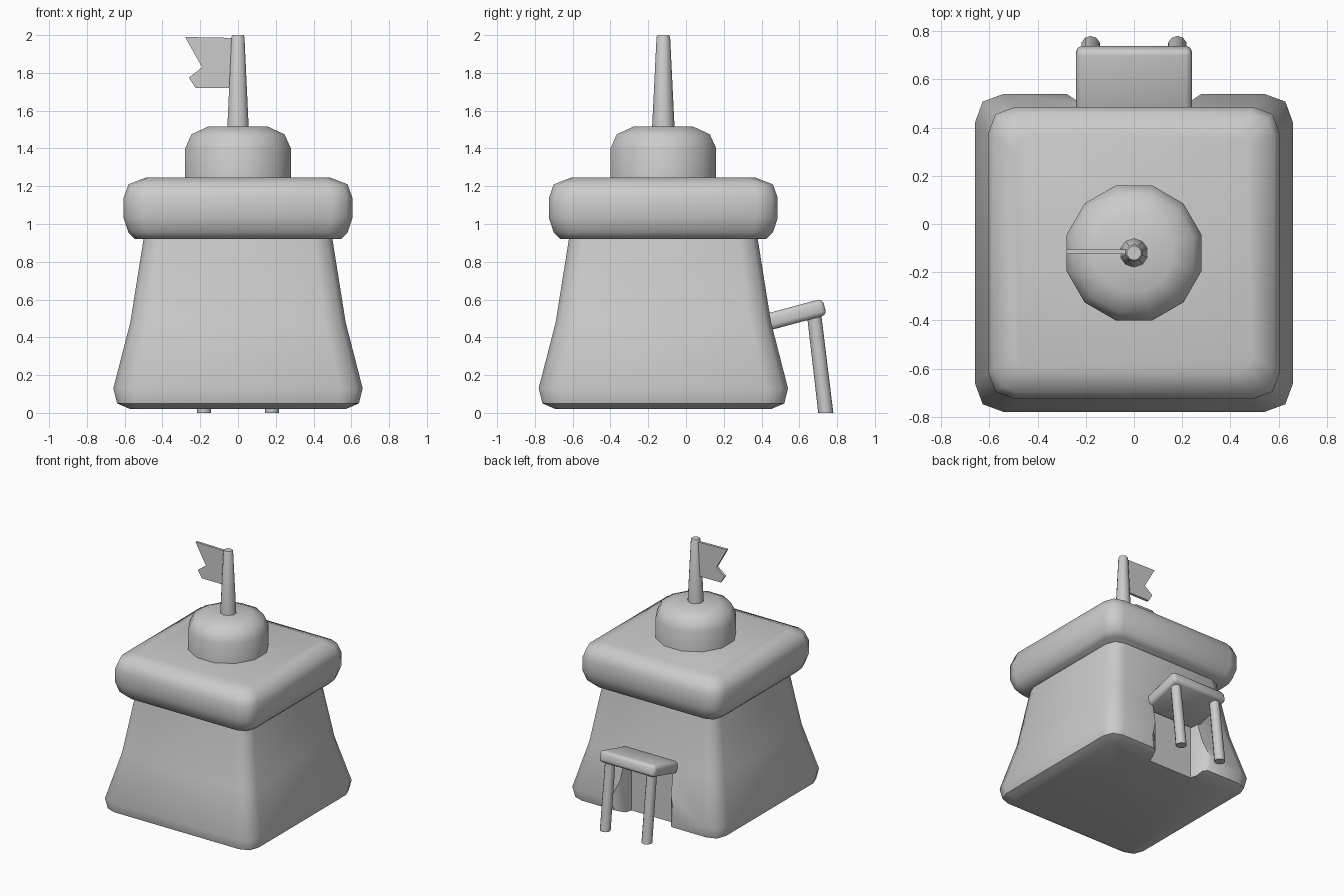
import bpy, bmesh, math
from mathutils import Vector, Matrix

if "Cube" in bpy.data.objects:
    bpy.data.objects.remove(bpy.data.objects["Cube"])

CY = -0.12  # tower axis


def finish(name, bm, angle=50):
    bmesh.ops.recalc_face_normals(bm, faces=bm.faces)
    me = bpy.data.meshes.new(name)
    bm.to_mesh(me)
    bm.free()
    ob = bpy.data.objects.new(name, me)
    bpy.context.collection.objects.link(ob)
    smooth(ob, angle)
    return ob


def smooth(ob, angle=50):
    bpy.ops.object.select_all(action='DESELECT')
    ob.select_set(True)
    bpy.context.view_layer.objects.active = ob
    bpy.ops.object.shade_smooth_by_angle(angle=math.radians(angle))


def loft(name, rings, angle=50):
    """Skin a stack of equal-length point rings and cap both ends."""
    bm = bmesh.new()
    vs = [[bm.verts.new(p) for p in ring] for ring in rings]
    n = len(vs[0])
    for a, b in zip(vs, vs[1:]):
        for i in range(n):
            j = (i + 1) % n
            bm.faces.new((a[i], a[j], b[j], b[i]))
    bm.faces.new(vs[0])
    bm.faces.new(vs[-1])
    return finish(name, bm, angle)


def square_ring(h, z, cut):
    """Square with two-segment rounded corners."""
    k = h - cut * 0.27
    pts = []
    for q in range(4):
        rot = Matrix.Rotation(q * math.pi / 2, 3, 'Z')
        for p in ((h, h - cut), (k, k), (h - cut, h)):
            pts.append(rot @ Vector((*p, 0)) + Vector((0, CY, z)))
    return pts


def circle_ring(r, z, n, cy=CY, cx=0):
    return [(cx + r * math.cos((i + .5) * math.tau / n),
             cy + r * math.sin((i + .5) * math.tau / n), z) for i in range(n)]


def prism(name, outline, offset):
    """Extrude a planar outline by a vector."""
    off = Vector(offset)
    return loft(name, [outline, [Vector(p) + off for p in outline]])


# Flared tower body
body = loft("tower_body", [square_ring(*s) for s in (
    (.57, .02, .05), (.64, .05, .10), (.66, .13, .12),
    (.57, .48, .11), (.50, .92, .10), (.49, 1.0, .10))])

# Doorway recess in the back, flaring outwards
door = [(-.19, .40), (.19, .40), (.22, .50), (.31, .56), (.31, .9),
        (-.31, .9), (-.31, .56), (-.22, .50)]
cutter = prism("doorway_cutter", [(x, y, -.1) for x, y in door], (0, 0, .57))
cutter.hide_render = True
mod = body.modifiers.new("doorway", 'BOOLEAN')
mod.object = cutter
mod.solver = 'EXACT'
smooth(body)
bpy.ops.object.modifier_apply(modifier=mod.name)
bpy.data.objects.remove(cutter)
smooth(body)

# Cushion-like roof slab
loft("roof_slab", [square_ring(*s) for s in (
    (.545, .92, .09), (.58, .955, .10), (.605, 1.03, .11),
    (.605, 1.14, .11), (.58, 1.21, .10), (.49, 1.245, .06))], 60)

# Twelve-sided dome
loft("dome", [circle_ring(r, z, 12) for r, z in (
    (.29, 1.2), (.29, 1.40), (.255, 1.475), (.165, 1.515))], 60)

# Tapered flagpole
loft("flagpole", [circle_ring(r, z, 10) for r, z in (
    (.06, 1.5), (.036, 1.99), (.03, 2.0))])

# Swallow-tailed flag
flag = [(-.02, 1.985), (-.28, 1.99), (-.23, 1.90), (-.19, 1.83),
        (-.26, 1.775), (-.225, 1.72), (-.02, 1.72)]
prism("flag", [(x, CY - .005, z) for x, z in flag], (0, .02, 0))

# Tilted awning over the doorway
bm = bmesh.new()
bmesh.ops.create_cube(bm, size=1)
bmesh.ops.scale(bm, vec=(.48, .36, .09), verts=bm.verts)
bmesh.ops.bevel(bm, geom=bm.edges[:], offset=.025, segments=2,
                profile=.5, affect='EDGES')
bmesh.ops.transform(bm, matrix=Matrix.Translation((0, .56, .515))
                    @ Matrix.Rotation(math.radians(15), 4, 'X'), verts=bm.verts)
finish("awning", bm)

# Leaning awning posts
for side, x in (("left", -.18), ("right", .18)):
    loft(f"{side}_post", [circle_ring(.04, 0, 10, .74, x),
                          circle_ring(.038, .53, 10, .677, x)])
